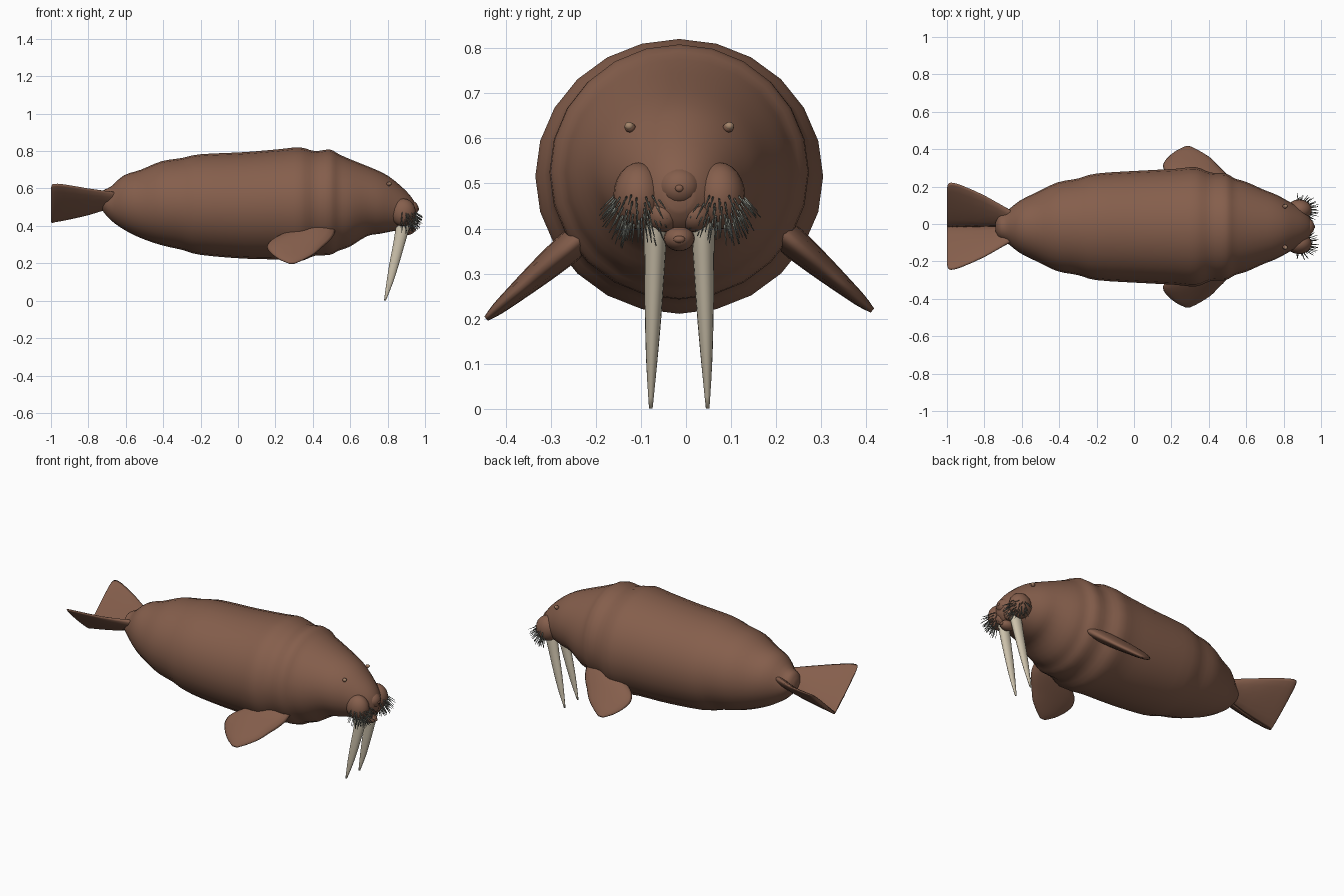
import bpy, bmesh, math, random
from mathutils import Vector

random.seed(4)
cube = bpy.data.objects.get("Cube")
if cube:
    bpy.data.objects.remove(cube, do_unlink=True)

MID = -0.015  # the plane of symmetry


def material(name, rgb):
    m = bpy.data.materials.new(name)
    m.use_nodes = True
    m.diffuse_color = (*rgb, 1)
    bsdf = m.node_tree.nodes["Principled BSDF"]
    bsdf.inputs["Base Color"].default_value = (*rgb, 1)
    bsdf.inputs["Roughness"].default_value = 0.7
    return m


SKIN = material("brown skin", (0.235, 0.113, 0.072))
IVORY = material("ivory", (0.62, 0.55, 0.42))
BRISTLE = material("grey bristle", (0.2, 0.21, 0.18))
EYE = material("tan eye", (0.38, 0.24, 0.15))


def finish(name, bm, mat):
    bmesh.ops.recalc_face_normals(bm, faces=bm.faces)
    mesh = bpy.data.meshes.new(name)
    bm.to_mesh(mesh)
    bm.free()
    mesh.materials.append(mat)
    mesh.shade_smooth()
    obj = bpy.data.objects.new(name, mesh)
    bpy.context.collection.objects.link(obj)
    return obj


def add_loft(bm, rings, sides):
    """Skin elliptical rings given as (centre, half axis, half axis)."""
    loops = []
    for c, u, v in rings:
        angles = [2 * math.pi * i / sides for i in range(sides)]
        loops.append([bm.verts.new(Vector(c) + Vector(u) * math.cos(a) + Vector(v) * math.sin(a))
                      for a in angles])
    for a, b in zip(loops, loops[1:]):
        for i in range(sides):
            j = (i + 1) % sides
            bm.faces.new((a[i], a[j], b[j], b[i]))
    bm.faces.new(loops[0])
    bm.faces.new(loops[-1])


def loft(name, rings, sides, mat):
    bm = bmesh.new()
    add_loft(bm, rings, sides)
    return finish(name, bm, mat)


def smooth_rows(rows, steps):
    """Pass a smooth curve through rows of numbers."""
    out = []
    for i in range(len(rows) - 1):
        p0, p1, p2 = rows[max(i - 1, 0)], rows[i], rows[i + 1]
        p3 = rows[min(i + 2, len(rows) - 1)]
        for k in range(steps):
            t = k / steps
            out.append([0.5 * (2 * b + (c - a) * t + (2 * a - 5 * b + 4 * c - d) * t * t
                               + (3 * b - a - 3 * c + d) * t ** 3)
                        for a, b, c, d in zip(p0, p1, p2, p3)])
    return out + [list(rows[-1])]


def ellipsoid(name, centre, radii, mat):
    bm = bmesh.new()
    bmesh.ops.create_uvsphere(bm, u_segments=20, v_segments=12, radius=1)
    bmesh.ops.scale(bm, vec=radii, verts=bm.verts)
    bmesh.ops.translate(bm, vec=centre, verts=bm.verts)
    return finish(name, bm, mat)


# Body and head: x, bottom, top, half width
body = [
    (-.74, .50, .55, .025), (-.72, .475, .59, .06), (-.68, .43, .61, .085),
    (-.61, .38, .67, .14), (-.52, .335, .70, .185), (-.41, .297, .745, .237),
    (-.3, .272, .763, .258), (-.2, .245, .783, .285), (.03, .225, .794, .3),
    (.22, .22, .81, .31), (.33, .211, .82, .319), (.41, .24, .80, .29),
    (.49, .245, .808, .285), (.54, .268, .783, .258), (.6, .29, .756, .24),
    (.69, .345, .72, .2), (.76, .358, .69, .172), (.82, .37, .655, .14),
    (.89, .385, .595, .1), (.93, .41, .55, .065), (.95, .44, .515, .03),
]
loft("body", [((x, MID, (lo + hi) / 2), (0, w, 0), (0, 0, (hi - lo) / 2))
              for x, lo, hi, w in smooth_rows(body, 3)], 24, SKIN)

# Front flipper: distance out, rear edge, front edge, half thickness
fin = [(.2, .30, .52, .034), (.24, .24, .515, .034), (.28, .175, .49, .031),
       (.32, .155, .45, .026), (.36, .178, .41, .02), (.395, .22, .355, .014),
       (.42, .27, .305, .006)]
# Tail flipper: x, outer edge out, outer height, inner height, half thickness
fluke = [(-.62, .06, .57, .52, .025), (-.67, .09, .58, .5, .022), (-.8, .165, .6, .457, .016),
         (-.93, .222, .622, .428, .013), (-.98, .233, .625, .419, .012),
         (-.995, .222, .618, .415, .01), (-1, .2, .6, .425, .003)]
# Tusk: x, distance out, height, half length, half width
tusk = [(.892, .052, .44, .036, .026), (.878, .053, .38, .036, .025), (.86, .055, .3, .031, .022),
        (.836, .058, .2, .026, .018), (.812, .061, .1, .018, .012), (.786, .063, .001, .005, .004)]

for side, label in ((1, "left"), (-1, "right")):
    drop = 0 if side > 0 else 0.018
    rings = []
    for d, rear, front, t in smooth_rows(fin, 3):
        centre = ((rear + front) / 2, MID + side * (d + .008), .373 - drop - (d - .24) * .86)
        rings.append((centre, ((front - rear) / 2, 0, 0), (0, side * t * .65, t * .76)))
    loft(label + "_front_flipper", rings, 16, SKIN)

    rings = []
    for x, out, top, low, t in smooth_rows(fluke, 2):
        across = Vector((0, side * out, top - low)) / 2
        normal = Vector((0, -across.z, across.y)).normalized() * t
        rings.append(((x, MID + .003 + side * out / 2, (top + low) / 2), across, normal))
    loft(label + "_tail_flipper", rings, 14, SKIN)

    loft(label + "_tusk", [((x, MID + side * d, z), (a, 0, 0), (0, b, 0))
                           for x, d, z, a, b in smooth_rows(tusk, 3)], 16, IVORY)

    # Muzzle pad, eye and eyelid
    pad, size = Vector((.883, MID + side * .09, .472)), Vector((.068, .056, .074))
    ellipsoid(label + "_whisker_pad", pad, size, SKIN)
    ellipsoid(label + "_inner_lip", (.9, MID + side * .035, .432), (.045, .04, .04), SKIN)
    ellipsoid(label + "_eyelid", (.806, MID + side * .109, .624), (.012, .012, .011), SKIN)
    ellipsoid(label + "_eye", (.811, MID + side * .111, .627), (.01, .01, .009), EYE)

    # Whiskers fan out of the pad and droop
    bm = bmesh.new()
    for row in range(6):
        for col in range(11):
            az = math.radians(-60 + 15.5 * col + random.uniform(-5, 5))
            el = math.radians(-2 - 11 * row + random.uniform(-4, 4))
            n = Vector((math.cos(az) * math.cos(el), side * math.sin(az) * math.cos(el), math.sin(el)))
            root = pad + n * size * 0.97
            way = (n * Vector((1, .55, .6)) + Vector((0, 0, -.55))).normalized()
            u = way.orthogonal().normalized()
            v = way.cross(u)
            long = random.uniform(.042, .056)
            add_loft(bm, [(root, u * .0024, v * .0024),
                          (root + way * long, u * .001, v * .001)], 5)
    finish(label + "_whiskers", bm, BRISTLE)

# Nose, nostril bump and chin
ellipsoid("nose", (.921, MID, .493), (.044, .047, .043), SKIN)
ellipsoid("nostril", (.963, MID, .489), (.006, .009, .008), SKIN)
ellipsoid("chin", (.9, MID, .378), (.045, .034, .028), SKIN)
ellipsoid("lower_lip", (.942, MID, .376), (.008, .013, .008), SKIN)
